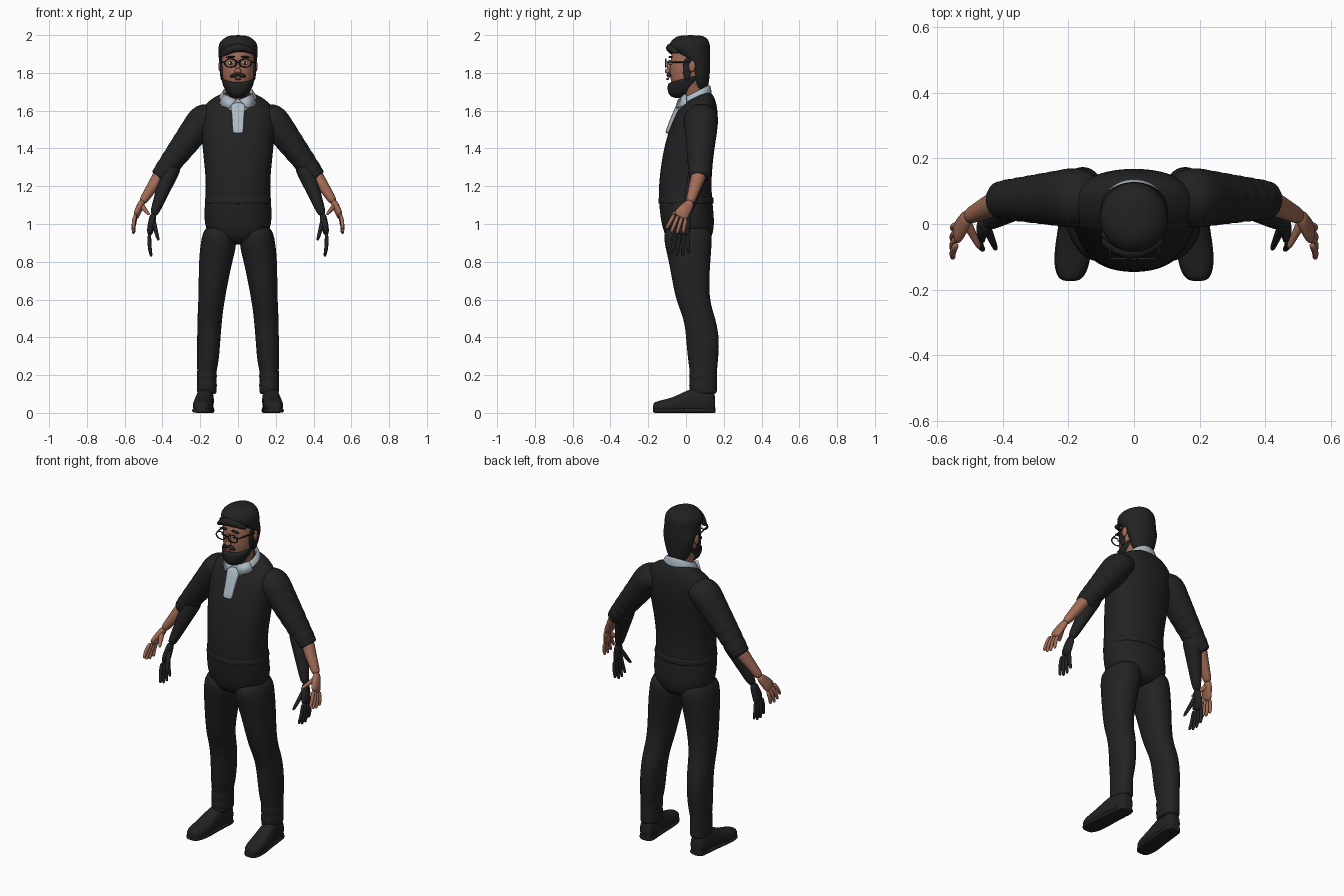
import bpy, bmesh, math
from mathutils import Vector, Matrix

if "Cube" in bpy.data.objects:
    bpy.data.objects.remove(bpy.data.objects["Cube"])


def material(name, red, green, blue):
    mat = bpy.data.materials.new(name)
    mat.use_nodes = True
    mat.diffuse_color = (red, green, blue, 1)
    shader = mat.node_tree.nodes["Principled BSDF"]
    shader.inputs["Base Color"].default_value = (red, green, blue, 1)
    shader.inputs["Roughness"].default_value = .8
    return mat


BLACK = material("black cloth", red=.016, green=.016, blue=.016)
SKIN = material("skin", red=.36, green=.15, blue=.095)
GREY = material("pale grey shirt", red=.42, green=.49, blue=.55)
WHITE = material("eye white", red=.6, green=.6, blue=.6)
LIP = material("lip", red=.25, green=.07, blue=.05)
RIGHTWARD, BACKWARD, UPWARD = Vector((1, 0, 0)), Vector((0, 1, 0)), Vector((0, 0, 1))


def finish(name, mesh, mat, mirror=False, smoothing=0):
    bmesh.ops.recalc_face_normals(mesh, faces=mesh.faces)
    for face in mesh.faces:
        face.smooth = True
    data = bpy.data.meshes.new(name)
    mesh.to_mesh(data)
    mesh.free()
    data.materials.append(mat)
    part = bpy.data.objects.new(name, data)
    bpy.context.collection.objects.link(part)
    if mirror:
        part.modifiers.new("Mirror", "MIRROR").use_mirror_merge = False
    if smoothing:
        subdivision = part.modifiers.new("Subdivision", "SUBSURF")
        subdivision.levels = subdivision.render_levels = smoothing
    return part


def ring(center, wide, deep, tilt=0):
    return Vector(center), wide, deep, tilt


def level(z, half, front, back, x=0, tilt=0):
    """Horizontal ring given by its half width and its front and back limits."""
    return ring((x, (front + back) / 2, z), half, (back - front) / 2, tilt)


def taper(start, end, first, last, steps=4, folds=0):
    """Rings along a straight limb, with cloth folds growing towards the end."""
    rings = []
    for i in range(steps + 1):
        t = i / steps
        radius = first + (last - first) * t + folds * t * (-1) ** i
        rings.append(ring(Vector(start).lerp(Vector(end), t), radius, radius * 1.1))
    return rings


def loft(name, rings, mat, axis=None, depth=BACKWARD, mirror=False, sides=16, power=2, caps=True):
    """Skin superellipse rings along a path; each ring's deep side lies along depth."""
    mesh = bmesh.new()
    loops = []
    for i, (center, wide, deep, tilt) in enumerate(rings):
        ahead, behind = rings[min(i + 1, len(rings) - 1)][0], rings[max(i - 1, 0)][0]
        along = axis or (ahead - behind).normalized()
        across = along.cross(depth).normalized()
        outward = across.cross(along)
        loop = []
        for k in range(sides):
            angle = math.tau * k / sides
            c, s = (math.copysign(abs(f(angle)) ** (2 / power), f(angle))
                    for f in (math.cos, math.sin))
            offset = across * c * wide + outward * s * deep
            offset.z += tilt * offset.y
            loop.append(mesh.verts.new(center + offset))
        loops.append(loop)
    for low, high in zip(loops, loops[1:]):
        for k in range(sides):
            n = (k + 1) % sides
            mesh.faces.new((low[k], low[n], high[n], high[k]))
    if caps:
        mesh.faces.new(loops[0])
        mesh.faces.new(loops[-1])
    return finish(name, mesh, mat, mirror, smoothing=2 if sides > 8 else 1)


def ball(name, center, size, mat, mirror=False, turn=0):
    mesh = bmesh.new()
    matrix = (Matrix.Translation(center) @ Matrix.Rotation(turn, 4, "Y")
              @ Matrix.Diagonal((*size, 1)))
    bmesh.ops.create_uvsphere(mesh, u_segments=16, v_segments=10, radius=1, matrix=matrix)
    finish(name, mesh, mat, mirror)


# Sweater body, hips and hem
loft("torso", [
    level(z=.89, half=.1, front=-.08, back=.11),
    level(z=.95, half=.17, front=-.12, back=.15),
    level(z=1.05, half=.185, front=-.14, back=.15),
    level(z=1.2, half=.165, front=-.15, back=.13),
    level(z=1.4, half=.19, front=-.12, back=.15),
    level(z=1.5, half=.195, front=-.09, back=.17),
    level(z=1.6, half=.2, front=-.05, back=.17, tilt=.1),
    level(z=1.65, half=.16, front=-.03, back=.15, tilt=.35),
    level(z=1.69, half=.07, front=0, back=.11, tilt=.5),
], BLACK, axis=UPWARD, sides=24, power=2.2)
loft("sweater_hem", [
    level(z=z, half=.17 + bulge, front=-.14 - bulge, back=.14 + bulge)
    for z, bulge in ((1.1, 0), (1.11, .009), (1.14, .007), (1.15, -.002))
], BLACK, axis=UPWARD, sides=24, power=2.2)

# Trousers with gathered ankles
loft("trouser_legs", [
    level(z=1, half=.08, front=-.12, back=.14, x=.1),
    level(z=.9, half=.1, front=-.12, back=.14, x=.1),
    level(z=.8, half=.09, front=-.09, back=.13, x=.12),
    level(z=.6, half=.07, front=-.06, back=.12, x=.14),
    level(z=.5, half=.067, front=-.01, back=.16, x=.15),
    level(z=.38, half=.062, front=0, back=.18, x=.155),
    level(z=.27, half=.06, front=.01, back=.17, x=.16),
] + [
    level(z=.22 - .025 * i, half=.05 + .006 * (i % 2), front=.02 - .007 * (i % 2), back=.165, x=.165)
    for i in range(6)
], BLACK, axis=UPWARD, mirror=True, power=2.2)


def shoe_ring(y, top, wide):
    return ring((.18 - .08 * y, y, top / 2), wide, top / 2)


# Shoes turned slightly outwards, with soles and heels
shoe = [shoe_ring(y=.155, top=.1, wide=.03), shoe_ring(y=.14, top=.12, wide=.043),
        shoe_ring(y=.08, top=.14, wide=.046), shoe_ring(y=0, top=.12, wide=.047),
        shoe_ring(y=-.06, top=.085, wide=.053), shoe_ring(y=-.12, top=.07, wide=.053),
        shoe_ring(y=-.16, top=.06, wide=.04), shoe_ring(y=-.175, top=.05, wide=.02)]
loft("shoes", shoe, BLACK, axis=-BACKWARD, depth=UPWARD, mirror=True, power=2.5)
loft("shoe_soles", [ring((c.x, c.y, .012), wide + .003, .012) for c, wide, deep, tilt in shoe],
     BLACK, axis=-BACKWARD, depth=UPWARD, mirror=True, power=4)
loft("shoe_heels", [ring((.17, .113, z), .043, .043) for z in (0, .002, .03, .032)],
     BLACK, axis=UPWARD, mirror=True, power=3)

# Rolled sleeves
loft("sleeves", [ring((.1, .08, 1.58), .06, .075)] + taper(
    start=(.18, .08, 1.56), end=(.42, .073, 1.24), first=.086, last=.052, steps=14, folds=.004,
), BLACK, mirror=True)


def arm(name, mat, elbow, wrist, thickness, knuckle, fingertip, spread, thumb):
    """Forearm, palm, four bent fingers and a thumb."""
    wrist, knuckle, tip = Vector(wrist), Vector(knuckle), Vector(fingertip)
    spread, thumb = Vector(spread).normalized(), Vector(thumb)
    loft(name + "_forearms", taper(elbow, wrist, thickness, .022), mat, mirror=True, sides=12)
    loft(name + "_palms", [
        ring(wrist.lerp(knuckle, -.2), .019, .022), ring(wrist.lerp(knuckle, .3), .02, .032),
        ring(wrist.lerp(knuckle, .8), .019, .041), ring(knuckle.lerp(tip, .12), .013, .038),
    ], mat, depth=spread, mirror=True, sides=12)
    reaches = {"little": .82, "ring": .97, "middle": 1, "index": .92}
    for i, (finger, reach) in enumerate(reaches.items()):
        shift = spread * (i - 1.5) * .021
        base, end = knuckle + shift, knuckle.lerp(tip, reach) + shift * 1.45
        bend = base.lerp(end, .55) + RIGHTWARD * .007
        loft(f"{name}_{finger}_fingers",
             [ring(base, .012, .012), ring(bend, .011, .011),
              ring(base.lerp(end, .9), .01, .01), ring(end, .006, .006)],
             mat, depth=spread, mirror=True, sides=8)
    loft(name + "_thumbs", taper(wrist.lerp(knuckle, .15), thumb, .017, .008),
         mat, mirror=True, sides=8)


# Bare forearms and hands, and the dark pair inside them
arm("bare", SKIN, elbow=(.4, .075, 1.28), wrist=(.51, .02, 1.11), thickness=.04,
    knuckle=(.54, -.03, 1.045), fingertip=(.555, -.065, .95),
    spread=(0, -.9, .35), thumb=(.47, -.075, 1.05))
arm("dark", BLACK, elbow=(.34, .08, 1.33), wrist=(.45, 0, 1.04), thickness=.057,
    knuckle=(.468, -.02, .955), fingertip=(.46, -.035, .825),
    spread=(0, -1, .1), thumb=(.42, -.08, .91))

# Shirt collar, its points and the placket
loft("collar", [
    level(z=1.645, half=.108, front=-.045, back=.137, tilt=.5),
    level(z=1.67, half=.1, front=-.04, back=.135, tilt=.5),
    level(z=1.7, half=.083, front=-.033, back=.127, tilt=.5),
    level(z=1.7, half=.073, front=-.023, back=.117, tilt=.5),
    level(z=1.66, half=.07, front=-.02, back=.115, tilt=.5),
], GREY, axis=UPWARD, sides=24, caps=False)
flap = bmesh.new()
corners = (.012, -.042, 1.66), (.05, -.058, 1.615), (.103, 0, 1.63), (.078, -.005, 1.69)
flap.faces.new([flap.verts.new(corner) for corner in corners])
points = finish("collar_points", flap, GREY, mirror=True)
points.modifiers.new("Thickness", "SOLIDIFY").thickness = .009
loft("placket", [
    ring((0, -.102, 1.478), .028, .009), ring((0, -.095, 1.5), .03, .01),
    ring((0, -.058, 1.59), .033, .012), ring((0, -.03, 1.645), .048, .012),
], GREY, power=5)

# Head, ears and nose
loft("head", [
    level(z=1.64, half=.06, front=-.01, back=.11),
    level(z=1.69, half=.06, front=-.02, back=.11),
    level(z=1.72, half=.07, front=-.07, back=.1),
    level(z=1.77, half=.085, front=-.088, back=.1),
    level(z=1.86, half=.092, front=-.088, back=.12),
    level(z=1.93, half=.085, front=-.07, back=.11),
    level(z=1.96, half=.05, front=-.05, back=.09),
], SKIN, axis=UPWARD)
ball("ears", center=(.094, .032, 1.835), size=(.01, .018, .03), mat=SKIN, mirror=True)
ball("nose_bridge", center=(0, -.088, 1.835), size=(.012, .014, .035), mat=SKIN)
ball("nose_tip", center=(0, -.096, 1.81), size=(.018, .016, .014), mat=SKIN)

# Beard and mouth
loft("beard", [
    level(z=1.665, half=.03, front=-.07, back=0),
    level(z=1.69, half=.062, front=-.1, back=.04),
    level(z=1.74, half=.085, front=-.1, back=.09),
    level(z=1.77, half=.09, front=-.092, back=.1, tilt=.25),
    level(z=1.78, half=.085, front=-.07, back=.1, tilt=.3),
], BLACK, axis=UPWARD)
ball("moustache", center=(.02, -.09, 1.787), size=(.024, .013, .011), mat=BLACK, mirror=True, turn=.3)
ball("lips", center=(0, -.097, 1.768), size=(.017, .008, .006), mat=LIP)
ball("sideburns", center=(.087, .005, 1.82), size=(.009, .022, .06), mat=BLACK, mirror=True)

# Hair cap with a fringe swept to one side
loft("hair", [
    level(z=1.7, half=.05, front=.04, back=.11),
    level(z=1.75, half=.075, front=.02, back=.125),
    level(z=1.85, half=.1, front=.01, back=.13),
    level(z=1.88, half=.105, front=-.05, back=.13, tilt=-.2),
    level(z=1.92, half=.107, front=-.09, back=.13, tilt=-.1),
    level(z=1.96, half=.105, front=-.09, back=.13),
    level(z=1.99, half=.07, front=-.06, back=.11),
    level(z=2, half=.03, front=-.02, back=.07),
], BLACK, axis=UPWARD)
for lock in range(3):
    strand = []
    for t in (0, .2, .4, .6, .8, 1):
        arch = math.sin(math.pi * t)
        place = (.09 - .19 * t, -.045 + .022 * lock - .04 * arch, 1.905 - .02 * t + .016 * lock + .04 * arch)
        strand.append(ring(place, .009 + .016 * arch, .014 + .012 * arch))
    loft(f"fringe_lock_{lock + 1}", strand, BLACK, sides=10)

# Eyes, brows and spectacles
ball("eyes", center=(.037, -.08, 1.852), size=(.016, .01, .009), mat=WHITE, mirror=True)
ball("irises", center=(.037, -.088, 1.852), size=(.007, .004, .008), mat=BLACK, mirror=True)
ball("eyebrows", center=(.04, -.082, 1.884), size=(.025, .01, .006), mat=BLACK, mirror=True, turn=.1)
bpy.ops.mesh.primitive_torus_add(major_segments=24, minor_segments=8, major_radius=.031, minor_radius=.004)
rims = bpy.context.object
rims.name = "spectacle_rims"
rims.location = (0, 0, 0)
rims.data.transform(Matrix.Translation((.039, -.106, 1.852)) @ Matrix.Diagonal((1, 1, .72, 1))
                    @ Matrix.Rotation(math.pi / 2, 4, "X"))
rims.data.materials.append(BLACK)
rims.modifiers.new("Mirror", "MIRROR")
bpy.ops.object.shade_smooth()
loft("spectacle_bridge", taper((-.01, -.107, 1.857), (.01, -.107, 1.857), .004, .004), BLACK, sides=8)
loft("spectacle_temples", taper((.07, -.106, 1.858), (.1, .03, 1.855), .004, .004),
     BLACK, depth=UPWARD, mirror=True, sides=8)
